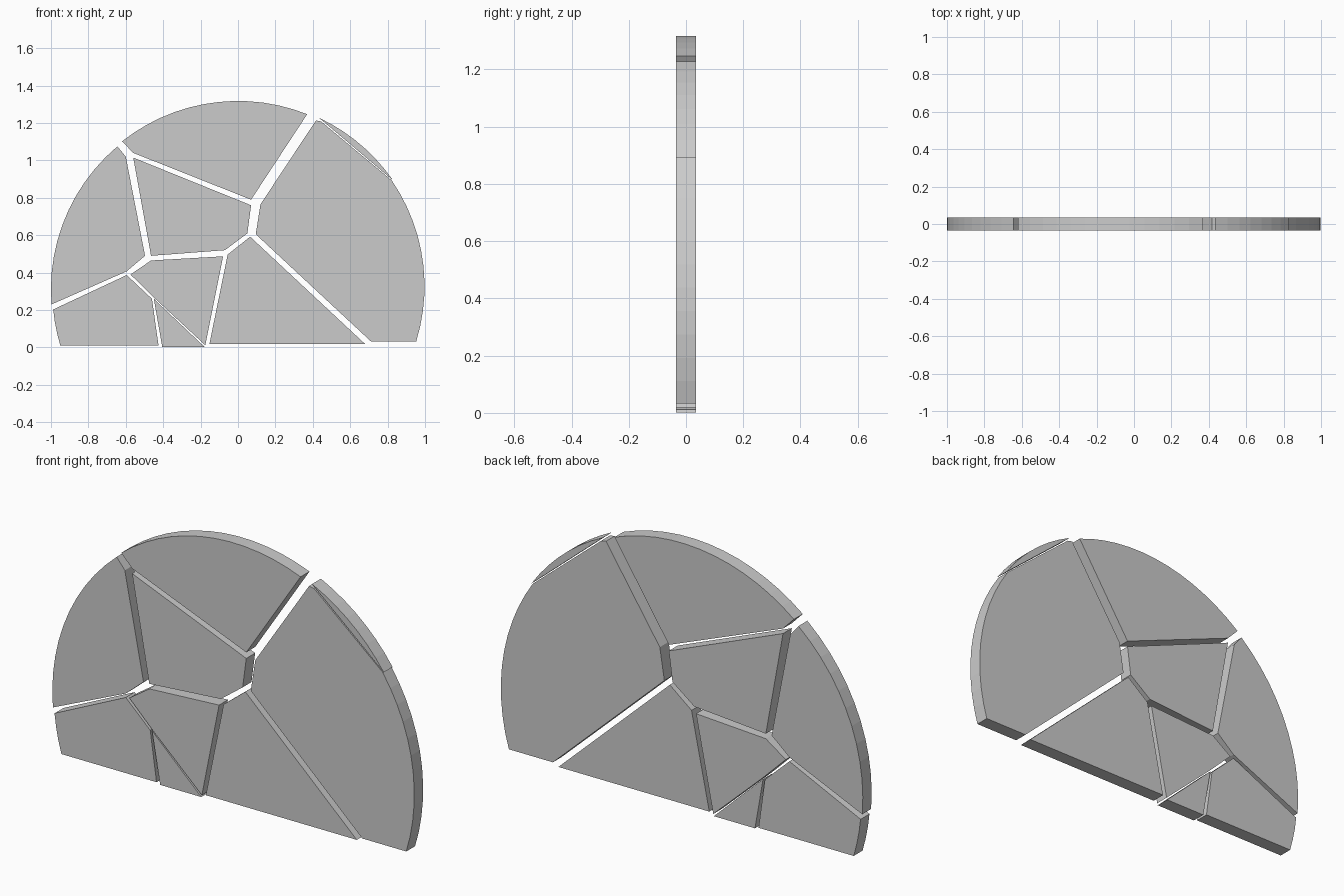
import bpy
import bmesh
from mathutils import Vector
from math import sqrt, atan2, cos, sin, pi, ceil

if "Cube" in bpy.data.objects:
    bpy.data.objects.remove(bpy.data.objects["Cube"])

HALF_THICK = 0.035
RADIUS = 1.0
STEP = 2 * pi / 72
MIDDLE = Vector((0.0, 0.33))


def arc_points(p, q):
    """Points strictly between p and q on a rim arc bulging away from the middle."""
    p, q = Vector(p), Vector(q)
    mid, chord = (p + q) / 2, q - p
    out = Vector((-chord.y, chord.x)).normalized()
    if out.dot(mid - MIDDLE) < 0:
        out = -out
    c = mid - out * sqrt(RADIUS ** 2 - (chord.length / 2) ** 2)
    a = atan2(p.y - c.y, p.x - c.x)
    b = atan2(q.y - c.y, q.x - c.x)
    d = (b - a + pi) % (2 * pi) - pi
    n = max(2, ceil(abs(d) / STEP))
    return [(c.x + RADIUS * cos(a + d * i / n), c.y + RADIUS * sin(a + d * i / n))
            for i in range(1, n)]


def shard(name, corners, rim=False):
    """Flat slab from an x-z outline; with rim, the first edge is a circle arc."""
    pts = list(corners)
    if rim:
        pts[1:1] = arc_points(pts[0], pts[1])
    bm = bmesh.new()
    face = bm.faces.new([bm.verts.new((x, -HALF_THICK, z)) for x, z in pts])
    ext = bmesh.ops.extrude_face_region(bm, geom=[face])
    moved = [v for v in ext["geom"] if isinstance(v, bmesh.types.BMVert)]
    bmesh.ops.translate(bm, verts=moved, vec=(0, 2 * HALF_THICK, 0))
    bmesh.ops.recalc_face_normals(bm, faces=bm.faces)
    mesh = bpy.data.meshes.new(name)
    bm.to_mesh(mesh)
    bm.free()
    obj = bpy.data.objects.new(name, mesh)
    bpy.context.collection.objects.link(obj)
    return obj


# Rim shards: first two corners are joined by the curved outer edge
shard("top_shard", [(-0.62, 1.102), (0.37, 1.247), (0.07, 0.79), (-0.56, 1.04)], True)
shard("left_shard", [(-0.645, 1.075), (-0.997, 0.23), (-0.595, 0.407),
                     (-0.497, 0.49), (-0.60, 1.02)], True)
shard("lower_left_shard", [(-0.988, 0.203), (-0.95, 0.01), (-0.425, 0.01),
                           (-0.46, 0.26), (-0.595, 0.387)], True)
shard("right_shard", [(0.822, 0.893), (0.953, 0.033), (0.71, 0.033), (0.095, 0.605),
                      (0.12, 0.765), (0.417, 1.214), (0.445, 1.208)], True)
shard("rim_sliver", [(0.433, 1.228), (0.829, 0.893)], True)

# Inner shards with straight edges
shard("centre_shard", [(-0.56, 1.015), (0.07, 0.76), (0.05, 0.61),
                       (-0.07, 0.52), (-0.465, 0.49)])
shard("lower_centre_shard", [(-0.575, 0.39), (-0.465, 0.465), (-0.08, 0.487),
                             (-0.175, 0.012), (-0.45, 0.267)])
shard("triangle_shard", [(-0.45, 0.26), (-0.178, 0.002), (-0.405, 0.002)])
shard("bottom_shard", [(0.065, 0.592), (0.68, 0.018), (-0.153, 0.018), (-0.055, 0.497)])
